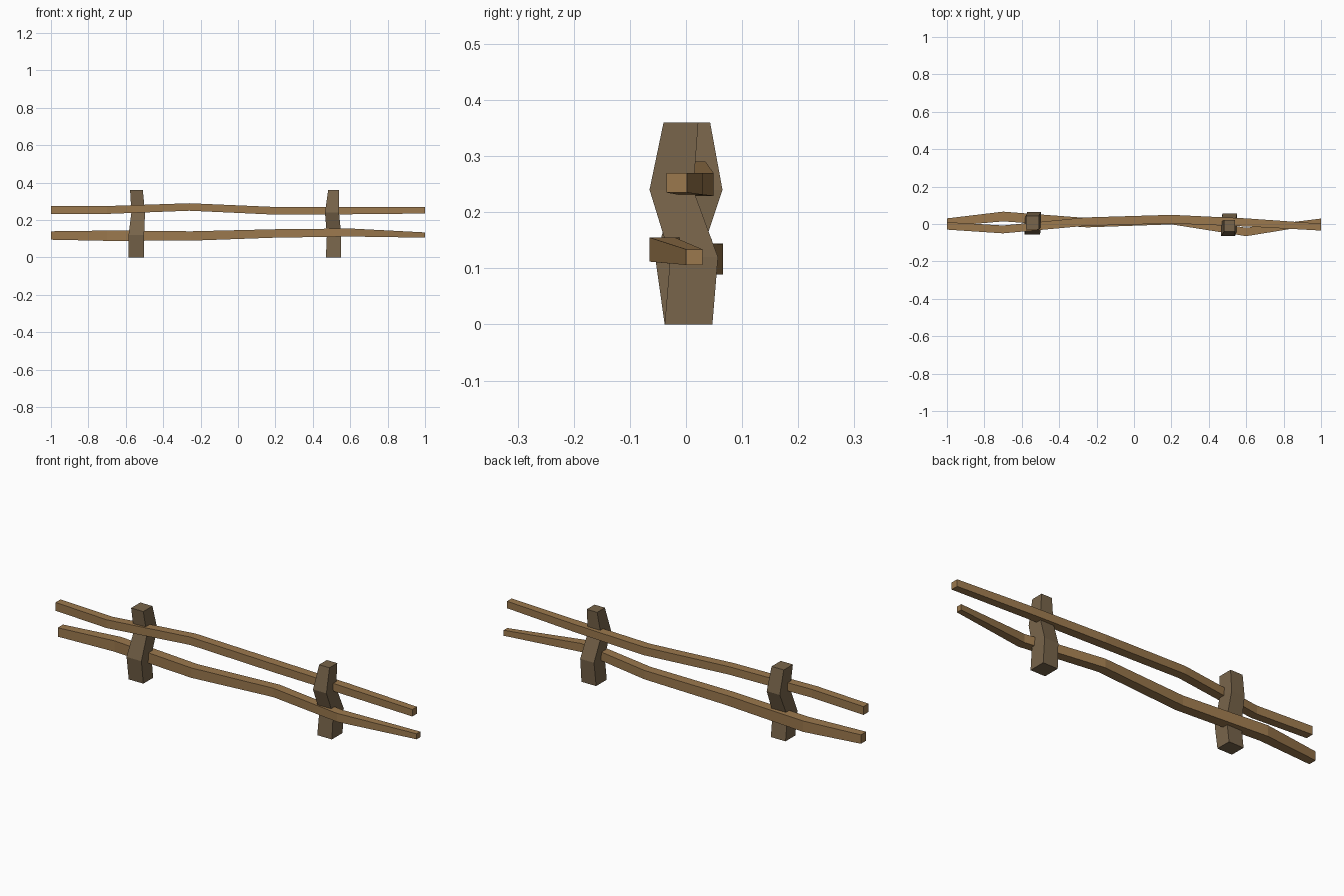
import bpy

if "Cube" in bpy.data.objects:
    bpy.data.objects.remove(bpy.data.objects["Cube"])


def material(name, rgb):
    m = bpy.data.materials.new(name)
    m.diffuse_color = (*rgb, 1)
    m.use_nodes = True
    m.node_tree.nodes["Principled BSDF"].inputs["Base Color"].default_value = m.diffuse_color
    return m


rail_wood = material("light_brown_wood", (0.33, 0.19, 0.075))
post_wood = material("grey_brown_wood", (0.19, 0.13, 0.07))


def beam(name, rings, mat):
    """Square beam skinned through four-cornered rings, capped at both ends."""
    verts = [v for r in rings for v in r]
    faces = [(3, 2, 1, 0)]
    for i in range(len(rings) - 1):
        a, b = 4 * i, 4 * i + 4
        faces += [(a + k, a + (k + 1) % 4, b + (k + 1) % 4, b + k) for k in range(4)]
    n = len(verts)
    faces.append((n - 4, n - 3, n - 2, n - 1))
    mesh = bpy.data.meshes.new(name)
    mesh.from_pydata(verts, [], faces)
    mesh.materials.append(mat)
    bpy.context.collection.objects.link(bpy.data.objects.new(name, mesh))


def post(name, sections):
    # each section: z, x range, y range
    beam(name, [[(x0, y0, z), (x1, y0, z), (x1, y1, z), (x0, y1, z)]
                for z, x0, x1, y0, y1 in sections], post_wood)


def rail(name, sections):
    # each section: x, y range, z range
    beam(name, [[(x, y0, z0), (x, y1, z0), (x, y1, z1), (x, y0, z1)]
                for x, y0, y1, z0, z1 in sections], rail_wood)


# Crooked posts
post("left_post", [(0, -.585, -.503, -.038, .040), (.12, -.585, -.502, -.055, .025),
                   (.24, -.570, -.497, -.018, .065), (.36, -.577, -.509, -.030, .043)])
post("right_post", [(0, .470, .552, -.038, .047), (.12, .475, .552, -.028, .057),
                    (.24, .465, .540, -.065, .013), (.36, .482, .540, -.040, .022)])

# Wavy rails
rail("upper_rail", [(-1, -.030, .010, .233, .275), (-.70, -.050, -.008, .233, .275),
                    (-.26, -.010, .035, .250, .290), (.20, .003, .049, .229, .270),
                    (.60, -.013, .030, .231, .270), (1, -.035, .002, .235, .270)])
rail("lower_rail", [(-1, -.012, .030, .095, .140), (-.70, .014, .066, .089, .144),
                    (-.25, -.018, .032, .090, .140), (.20, -.002, .046, .106, .151),
                    (.60, -.065, -.020, .112, .155), (1, .000, .029, .106, .134)])
